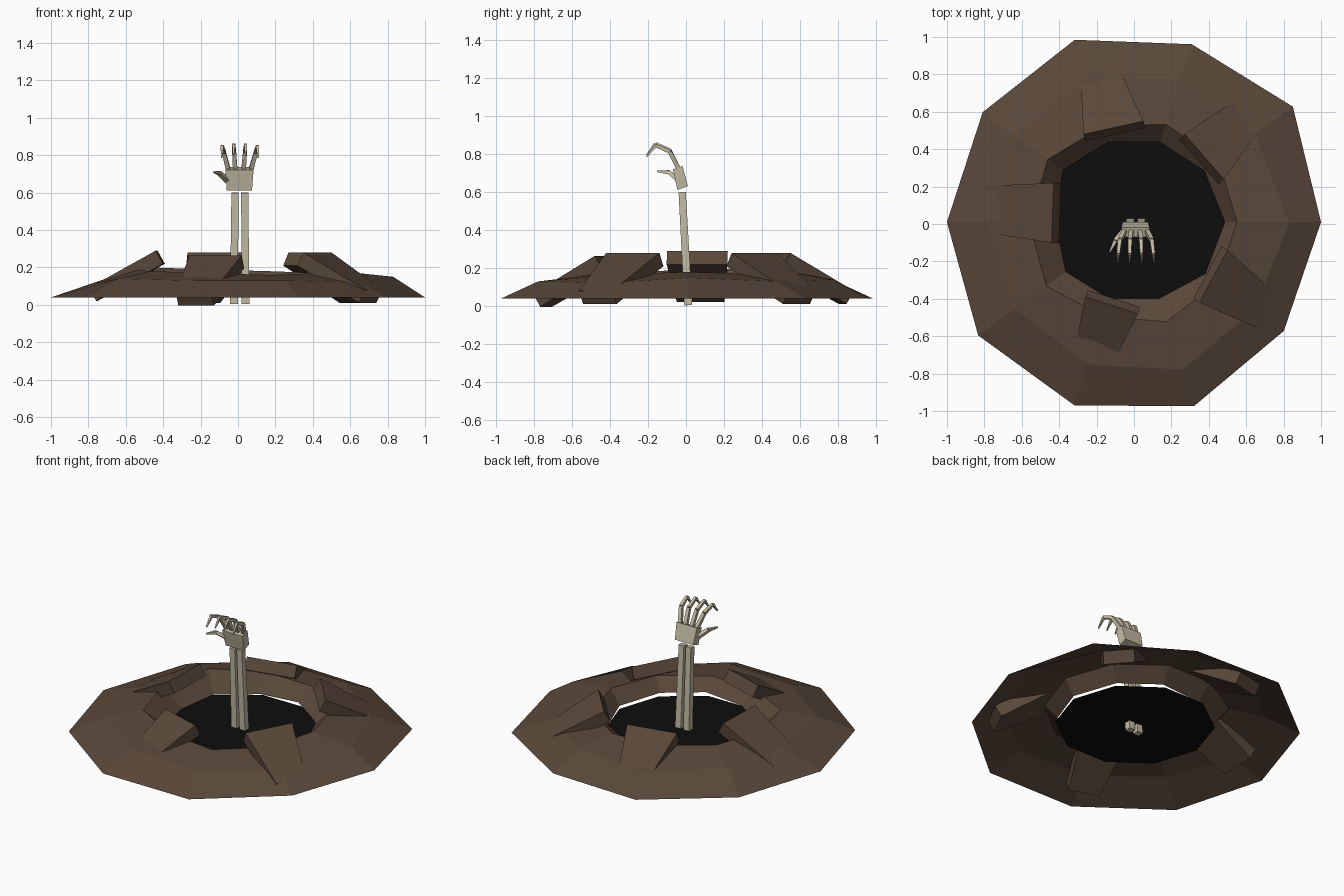
import bpy, math
from math import cos, sin, radians
from mathutils import Vector

old = bpy.data.objects.get("Cube")
if old:
    bpy.data.objects.remove(old, do_unlink=True)


def material(name, rgb):
    m = bpy.data.materials.new(name)
    m.use_nodes = True
    m.diffuse_color = (*rgb, 1)
    m.node_tree.nodes["Principled BSDF"].inputs["Base Color"].default_value = (*rgb, 1)
    m.roughness = 0.9
    return m


SOIL = material("dark brown soil", (0.1, 0.064, 0.042))
PIT = material("black pit", (0.004, 0.004, 0.004))
BONE = material("pale bone", (0.55, 0.5, 0.37))


def add_mesh(name, verts, faces, mat):
    me = bpy.data.meshes.new(name)
    me.from_pydata([tuple(v) for v in verts], [], faces)
    me.materials.append(mat)
    ob = bpy.data.objects.new(name, me)
    bpy.context.collection.objects.link(ob)
    return ob


def loft(rings, caps=True):
    """Verts and faces joining equal closed rings of points in order."""
    n = len(rings[0])
    verts = [p for r in rings for p in r]
    faces = [(k * n + i, k * n + (i + 1) % n, (k + 1) * n + (i + 1) % n, (k + 1) * n + i)
             for k in range(len(rings) - 1) for i in range(n)]
    if caps:
        faces += [tuple(reversed(range(n))), tuple(range(len(verts) - n, len(verts)))]
    return verts, faces


SIDES = 10


def uneven_ring(radii, heights):
    step = math.tau / SIDES
    return [Vector((r * cos(i * step), r * sin(i * step) + 0.01, z))
            for i, (r, z) in enumerate(zip(radii, heights))]


# Soil mound: open shell, outer rim -> shoulder -> crest -> inner lip
outer = uneven_ring([1, 1.05, 1.0, 1.025, 1.0, 1, 1.03, 1.03, 1.035, 0.99], [0.04] * SIDES)
shoulder = uneven_ring([0.83, 0.8, 0.8, 0.82, 0.79, 0.78, 0.79, 0.8, 0.83, 0.8],
                       [0.15, 0.13, 0.14, 0.13, 0.14, 0.115, 0.14, 0.13, 0.13, 0.12])
crest = uneven_ring([0.55, 0.56, 0.55, 0.54, 0.57, 0.56, 0.58, 0.53, 0.56, 0.55],
                    [0.18, 0.17, 0.18, 0.19, 0.2, 0.19, 0.18, 0.17, 0.16, 0.17])
lip = uneven_ring([0.485, 0.465, 0.45, 0.45, 0.47, 0.42, 0.45, 0.43, 0.43, 0.47],
                  [0.08, 0.09, 0.1, 0.08, 0.07, 0.07, 0.08, 0.09, 0.11, 0.09])
add_mesh("soil_mound", *loft([outer, shoulder, crest, lip], caps=False), SOIL)

# Dark floor of the hole
floor = uneven_ring([0.485] * SIDES, [0.06] * SIDES)
add_mesh("pit_floor", floor, [tuple(range(SIDES))], PIT)


# Tilted, tapered earth slabs pushed up around the hole
def slab(name, inner_a, inner_b, heading, end_width, top):
    a, b = Vector((*inner_a, top)), Vector((*inner_b, top))
    across = (b - a).normalized()
    out = Vector((cos(radians(heading)), sin(radians(heading)), 0))
    tilt = radians(29)
    along = out * cos(tilt) - Vector((0, 0, sin(tilt)))
    down = Vector((0, 0, -cos(tilt))) - out * sin(tilt)
    end = (a + b) / 2 + along * 0.41
    c, d = end + across * end_width / 2, end - across * end_width / 2
    upper = [a, b, c, d]
    lower = [p + down * 0.08 for p in upper]
    add_mesh(name, *loft([lower, upper]), SOIL)


slab("slab_back", (0.05, 0.55), (-0.27, 0.48), 104, 0.19, 0.28)
slab("slab_back_left", (0.48, 0.24), (0.27, 0.48), 44, 0.19, 0.28)
slab("slab_front_left", (0.35, -0.42), (0.50, -0.14), -33, 0.20, 0.28)
slab("slab_front", (-0.26, -0.39), (0.02, -0.48), -109, 0.20, 0.265)
slab("slab_right", (-0.43, 0.22), (-0.44, -0.10), 177, 0.25, 0.29)


# Bones: four-sided tapered prisms from point to point
def prism(p, q, w0, w1, depth=1.0):
    p, q = Vector(p), Vector(q)
    axis = (q - p).normalized()
    side = Vector((1, 0, 0))
    side = (side - axis * side.dot(axis)).normalized()
    front = axis.cross(side)
    corners = [(-1, -1), (1, -1), (1, 1), (-1, 1)]
    return [[c + side * s * w / 2 + front * f * w * depth / 2 for s, f in corners]
            for c, w in ((p, w0), (q, w1))]


def bone_chain(name, points, widths):
    verts, faces = [], []
    for i in range(len(points) - 1):
        v, f = loft(prism(points[i], points[i + 1], widths[i], widths[i + 1]))
        faces += [tuple(k + len(verts) for k in face) for face in f]
        verts += v
    add_mesh(name, verts, faces, BONE)


# Forearm
bone_chain("forearm_bone_right", [(-0.022, 0.012, 0.005), (-0.016, -0.02, 0.6)], [0.042, 0.038])
bone_chain("forearm_bone_left", [(0.04, 0.012, 0.005), (0.036, -0.02, 0.6)], [0.042, 0.038])


# Palm block, wider at the knuckles
def palm_ring(x0, x1, front, back):
    return [Vector((x, y, z)) for x, (y, z) in
            ((x0, front), (x1, front), (x1, back), (x0, back))]


add_mesh("palm", *loft([palm_ring(-0.06, 0.075, (-0.045, 0.612), (0.01, 0.632)),
                        palm_ring(-0.068, 0.083, (-0.07, 0.72), (-0.018, 0.738))]), BONE)

# Curled fingers, fanning out from the palm
fingers = {"little": (0.07, 0.108, -0.01), "ring": (0.03, 0.042, 0.0),
           "middle": (-0.015, -0.024, 0.0), "index": (-0.052, -0.088, -0.01)}
for label, (base, tip, drop) in fingers.items():
    path = []
    for t, y, z in ((0, -0.04, 0.725), (0.65, -0.085, 0.82), (0.9, -0.16, 0.855), (1, -0.207, 0.797)):
        path.append((base + (tip - base) * t, y, z + drop * t))
    bone_chain("finger_" + label, path, [0.024, 0.021, 0.017, 0.006])

# Thumb
bone_chain("thumb", [(-0.055, -0.04, 0.665), (-0.1, -0.09, 0.705), (-0.13, -0.15, 0.71)],
           [0.026, 0.021, 0.008])
